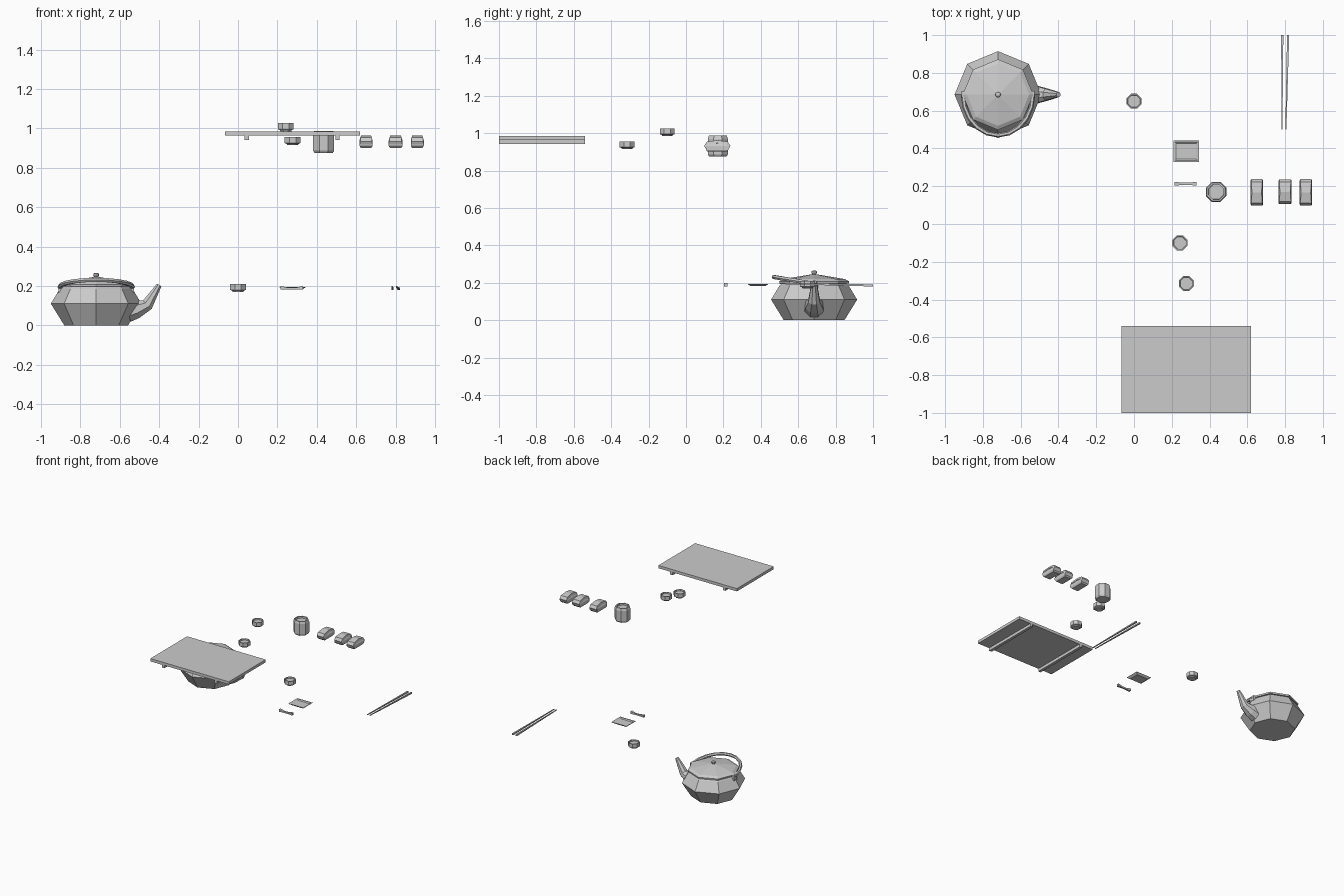
import bpy, bmesh, math
from mathutils import Vector, Matrix

if "Cube" in bpy.data.objects:
    bpy.data.objects.remove(bpy.data.objects["Cube"])


def make(name, verts, faces):
    me = bpy.data.meshes.new(name)
    bm = bmesh.new()
    vs = [bm.verts.new(v) for v in verts]
    for f in faces:
        bm.faces.new([vs[i] for i in f])
    bmesh.ops.recalc_face_normals(bm, faces=bm.faces)
    bm.to_mesh(me)
    bm.free()
    ob = bpy.data.objects.new(name, me)
    bpy.context.collection.objects.link(ob)
    return ob


def loft(name, rings, closed=False):
    """Skin a list of equal-length rings, capping both ends."""
    n, m = len(rings[0]), len(rings)
    faces = []
    for i in range(m if closed else m - 1):
        j = (i + 1) % m
        for k in range(n):
            l = (k + 1) % n
            faces.append((i * n + k, i * n + l, j * n + l, j * n + k))
    if not closed:
        faces += [tuple(range(n)), tuple(range((m - 1) * n, m * n))]
    return make(name, [v for r in rings for v in r], faces)


def lathe(name, loc, profile, n=8, turn=0.0):
    rings = [[(loc[0] + r * math.cos(turn + math.tau * k / n),
               loc[1] + r * math.sin(turn + math.tau * k / n),
               loc[2] + z) for k in range(n)] for r, z in profile]
    return loft(name, rings)


def rect(cx, cy, hx, hy, z):
    return [(cx + sx * hx, cy + sy * hy, z)
            for sx, sy in ((-1, -1), (1, -1), (1, 1), (-1, 1))]


def box(name, x0, x1, y0, y1, z0, z1):
    c = ((x0 + x1) / 2, (y0 + y1) / 2, (x1 - x0) / 2, (y1 - y0) / 2)
    return loft(name, [rect(*c, z0), rect(*c, z1)])


def tube(name, pts, radii, n=6, side=Vector((0, 1, 0)), ratio=1.0):
    """Sweep an n-gon along pts; ratio scales it across the side axis."""
    pts = [Vector(p) for p in pts]
    rings = []
    for i, p in enumerate(pts):
        t = (pts[min(i + 1, len(pts) - 1)] - pts[max(i - 1, 0)]).normalized()
        u = (side - t * side.dot(t)).normalized()
        w = t.cross(u)
        rings.append([p + u * radii[i] * math.cos(math.tau * (k + .5) / n)
                      + w * radii[i] * ratio * math.sin(math.tau * (k + .5) / n)
                      for k in range(n)])
    return loft(name, rings)


# Teapot: faceted body, lid and knob
TX, TY = -0.72, 0.685
lathe("teapot_body", (TX, TY, 0),
      [(0.162, 0), (0.23, 0.11), (0.185, 0.185), (0.17, 0.198)])
lathe("teapot_lid", (TX, TY, 0),
      [(0.185, 0.196), (0.187, 0.208), (0.165, 0.22), (0.01, 0.246)])
lathe("teapot_knob", (TX, TY, 0),
      [(0.008, 0.24), (0.015, 0.253), (0.014, 0.262), (0.006, 0.267)])

# Spout
tube("teapot_spout",
     [(-0.56, TY, 0.068), (-0.515, TY, 0.082), (-0.46, TY, 0.105), (-0.40, TY, 0.205)],
     [0.056, 0.05, 0.033, 0.014], n=8)

# Handle folded down to the front, with two lugs
arc = []
for i in range(11):
    a = math.pi * i / 10
    s = math.sin(a)
    arc.append((TX - 0.185 * math.cos(a), TY - 0.215 * s, 0.195 + 0.036 * s))
tube("teapot_handle", arc, [0.012] * 11, side=Vector((0, 0, 1)))
for s in (-1, 1):
    x = TX + s * 0.18
    box("handle_lug", x - 0.012, x + 0.012, TY - 0.02, TY + 0.02, 0.165, 0.207)

# Cups
for x, y, z in ((0, 0.65, 0.17), (0.243, -0.10, 0.985), (0.277, -0.315, 0.915)):
    lathe("cup", (x, y, z),
          [(0.03, 0), (0.032, 0.006), (0.043, 0.01), (0.043, 0.041),
           (0.036, 0.041), (0.034, 0.031)], turn=math.pi / 8)

# Tall canister with a recessed top
lathe("canister", (0.435, 0.17, 0.875),
      [(0.05, 0), (0.058, 0.012), (0.058, 0.095), (0.052, 0.112),
       (0.043, 0.112), (0.042, 0.098)], turn=math.pi / 8)

# Serving board with two runners
box("serving_board", -0.067, 0.62, -1.0, -0.54, 0.963, 0.985)
for x in (0.045, 0.505):
    box("board_runner", x - 0.011, x + 0.011, -1.0, -0.54, 0.941, 0.963)

# Small sauce dish
DX, DY = 0.277, 0.385
loft("sauce_dish", [rect(DX, DY, 0.05, 0.04, 0.182), rect(DX, DY, 0.068, 0.057, 0.195),
                    rect(DX, DY, 0.059, 0.048, 0.195), rect(DX, DY, 0.05, 0.04, 0.189)])

# Chopstick rest: waisted bar
rings = []
for x, hy, z in ((0.215, 0.01, 0.199), (0.228, 0.009, 0.197), (0.255, 0.006, 0.192),
                 (0.295, 0.006, 0.192), (0.318, 0.009, 0.197), (0.331, 0.01, 0.199)):
    rings.append([(x, 0.213 - hy, 0.181), (x, 0.213 + hy, 0.181),
                  (x, 0.213 + hy, z), (x, 0.213 - hy, z)])
loft("chopstick_rest", rings)

# Chopsticks, tapering to the front
for xa, xb in ((0.783, 0.785), (0.804, 0.816)):
    tube("chopstick", [(xa, 0.5, 0.196), (xb, 1.0, 0.186)], [0.004, 0.008], n=4,
         side=Vector((1, 0, 0)))

# Sushi: rice block with a topping draped over the ends
TOP = ((-0.070, 0.933), (-0.056, 0.954), (0, 0.963), (0.056, 0.954), (0.070, 0.933))
for x, y, w, k in ((0.65, 0.167, 0.033, 1), (0.80, 0.17, 0.035, 0.93), (0.91, 0.167, 0.033, 1)):
    loft("rice", [rect(x, y, w * 0.82, 0.052 * k, 0.901), rect(x, y, w, 0.06 * k, 0.911),
                  rect(x, y, w, 0.06 * k, 0.932), rect(x, y, w * 0.8, 0.052 * k, 0.945)])
    rings = []
    for dy, z in TOP:
        yy, yi = y + dy * k, y + dy * k * 0.9
        h = w * (1 - 0.12 * (z > 0.96))
        rings.append([(x - h, yi, z - 0.016), (x + h, yi, z - 0.016),
                      (x + h * 0.88, yy, z), (x - h * 0.88, yy, z)])
    loft("topping", rings)
